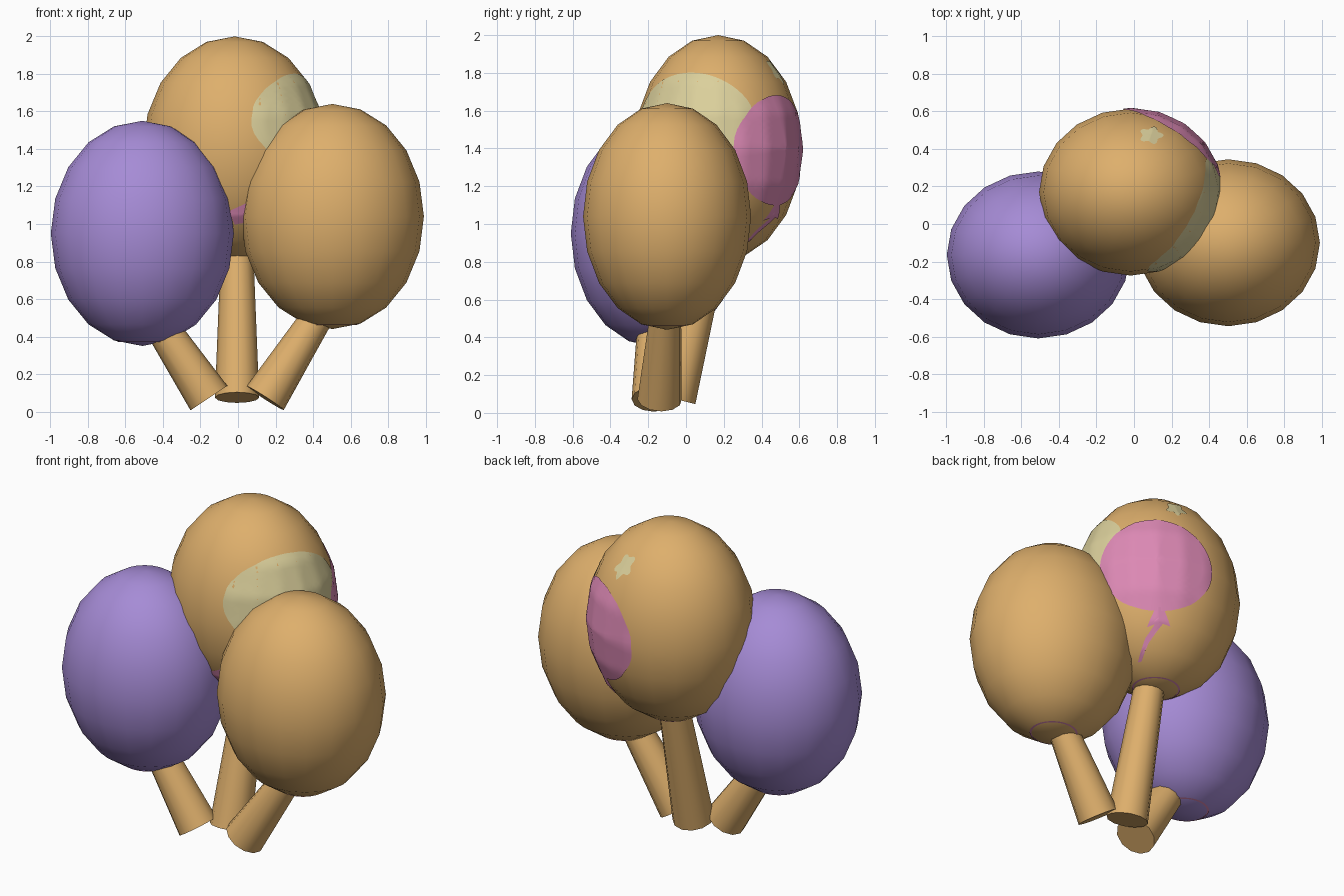
import bpy, bmesh
from math import sin, cos, pi, radians
from mathutils import Vector
from mathutils.bvhtree import BVHTree

if "Cube" in bpy.data.objects:
    bpy.data.objects.remove(bpy.data.objects["Cube"])


def material(name, rgb):
    m = bpy.data.materials.new(name)
    m.use_nodes = True
    m.diffuse_color = (*rgb, 1)
    m.node_tree.nodes["Principled BSDF"].inputs["Base Color"].default_value = (*rgb, 1)
    return m


tan = material("warm tan", (0.73, 0.43, 0.15))
purple = material("soft purple", (0.38, 0.26, 0.67))
pink = material("pink", (0.72, 0.25, 0.46))
cream = material("pale cream", (0.71, 0.63, 0.33))


def finish(name, bm, mat):
    mesh = bpy.data.meshes.new(name)
    bm.to_mesh(mesh)
    bm.free()
    mesh.materials.append(mat)
    mesh.shade_smooth()
    obj = bpy.data.objects.new(name, mesh)
    bpy.context.collection.objects.link(obj)
    return obj


def balloon(name, center, mat):
    """Egg-like ellipsoid; returns its surface for the painted plates."""
    bm = bmesh.new()
    bmesh.ops.create_uvsphere(bm, u_segments=20, v_segments=10, radius=1)
    bmesh.ops.scale(bm, vec=(0.488, 0.445, 0.6), verts=bm.verts)
    bmesh.ops.translate(bm, vec=center, verts=bm.verts)
    tree = BVHTree.FromBMesh(bm)
    finish(name, bm, mat)
    return tree


def stick(name, bottom, top):
    """Tapered round stick between two points."""
    a, b = Vector(bottom), Vector(top)
    bm = bmesh.new()
    bmesh.ops.create_cone(bm, cap_ends=True, segments=12, radius1=0.118,
                          radius2=0.085, depth=(b - a).length)
    turn = (b - a).to_track_quat("Z", "Y").to_matrix()
    bmesh.ops.rotate(bm, matrix=turn, verts=bm.verts)
    bmesh.ops.translate(bm, vec=(a + b) / 2, verts=bm.verts)
    obj = finish(name, bm, tan)
    bpy.context.view_layer.objects.active = obj
    bpy.ops.object.select_all(action="DESELECT")
    obj.select_set(True)
    bpy.ops.object.shade_smooth_by_angle(angle=radians(40))


def plate(name, tree, origin, axes, outline, mat, lift=0.004, inner=0.0, rings=12):
    """Thin patch: an outline in the (u, v) plane pressed onto a surface."""
    u, v = Vector(axes[0]), Vector(axes[1])
    out = u.cross(v)
    origin = Vector(origin)
    mid = (sum(p[0] for p in outline) / len(outline),
           sum(p[1] for p in outline) / len(outline))
    bm = bmesh.new()
    loops = []
    for r in range(rings + 1):
        s = max(inner, 0.01) + (1 - max(inner, 0.01)) * r / rings
        loop = []
        for p in outline:
            a, b = (mid[i] + (p[i] - mid[i]) * s for i in (0, 1))
            start = origin + u * a + v * b + out * 2
            hit, normal, *_ = tree.ray_cast(start, -out)
            if hit is None:
                hit, normal, *_ = tree.find_nearest(start - out * 2)
            loop.append(bm.verts.new(hit + normal * lift))
        loops.append(loop)
    n = len(outline)
    for low, high in zip(loops, loops[1:]):
        for i in range(n):
            j = (i + 1) % n
            bm.faces.new((low[i], high[i], high[j], low[j]))
    if inner == 0:
        bm.faces.new(loops[0])
    finish(name, bm, mat)


def oval(a, b, rx, ry, n=48, wave=0.0):
    pts = []
    for i in range(n):
        t = 2 * pi * i / n
        k = 1 + wave * cos(5 * t)
        pts.append((a + rx * k * cos(t), b + ry * k * sin(t)))
    return pts


def polygon(corners, steps=6):
    pts = []
    for i, p in enumerate(corners):
        q = corners[(i + 1) % len(corners)]
        pts += [(p[0] + (q[0] - p[0]) * k / steps,
                 p[1] + (q[1] - p[1]) * k / steps) for k in range(steps)]
    return pts


def facing(azimuth):
    """Axes of a wall-like plane facing the given compass angle."""
    t = radians(azimuth)
    return (-sin(t), cos(t), 0), (0, 0, 1)


UP = ((1, 0, 0), (0, 1, 0))
DOWN = ((1, 0, 0), (0, -1, 0))

# Balloons with a thin ring around each neck
centers = {"right_balloon": (-0.51, -0.165, 0.95),
           "left_balloon": (0.503, -0.1, 1.04),
           "back_balloon": (-0.018, 0.17, 1.4)}
trees = {}
for name, c in centers.items():
    trees[name] = balloon(name, c, purple if name == "right_balloon" else tan)
    plate(name + "_neck_ring", trees[name], c, DOWN, oval(0, 0, 0.138, 0.128),
          pink, inner=0.92, rings=1)

# Sticks
stick("right_stick", (-0.155, -0.17, 0.072), (-0.44, -0.17, 0.5))
stick("left_stick", (0.145, -0.14, 0.072), (0.42, -0.11, 0.5))
stick("back_stick", (-0.005, -0.065, 0.075), (-0.005, 0.14, 0.9))

# Painted marks on the back balloon
back, c = trees["back_balloon"], centers["back_balloon"]
plate("cream_patch", back, c, facing(-24), oval(0, 0.12, 0.345, 0.28), cream, 0.003)
rear = facing(50)
plate("pink_patch", back, c, rear, oval(0, -0.01, 0.31, 0.29), pink, 0.006)
plate("pink_knot", back, c, rear,
      polygon([(0.0, -0.28), (0.04, -0.28), (0.08, -0.37), (0.02, -0.36), (-0.05, -0.38)]),
      pink, 0.005, rings=4)
plate("pink_string", back, c, rear,
      polygon([(0.0, -0.36), (0.04, -0.36), (-0.04, -0.45), (-0.08, -0.52), (-0.1, -0.52), (-0.06, -0.43)]),
      pink, 0.005, rings=4)
plate("front_pink_mark", back, c, facing(-90),
      polygon([(-0.03, -0.33), (0.0, -0.4), (0.12, -0.38), (0.12, -0.26)]), pink, 0.005, rings=4)
plate("cream_star", back, c, UP, oval(0.108, 0.3, 0.055, 0.04, 50, 0.2), cream, rings=4)
